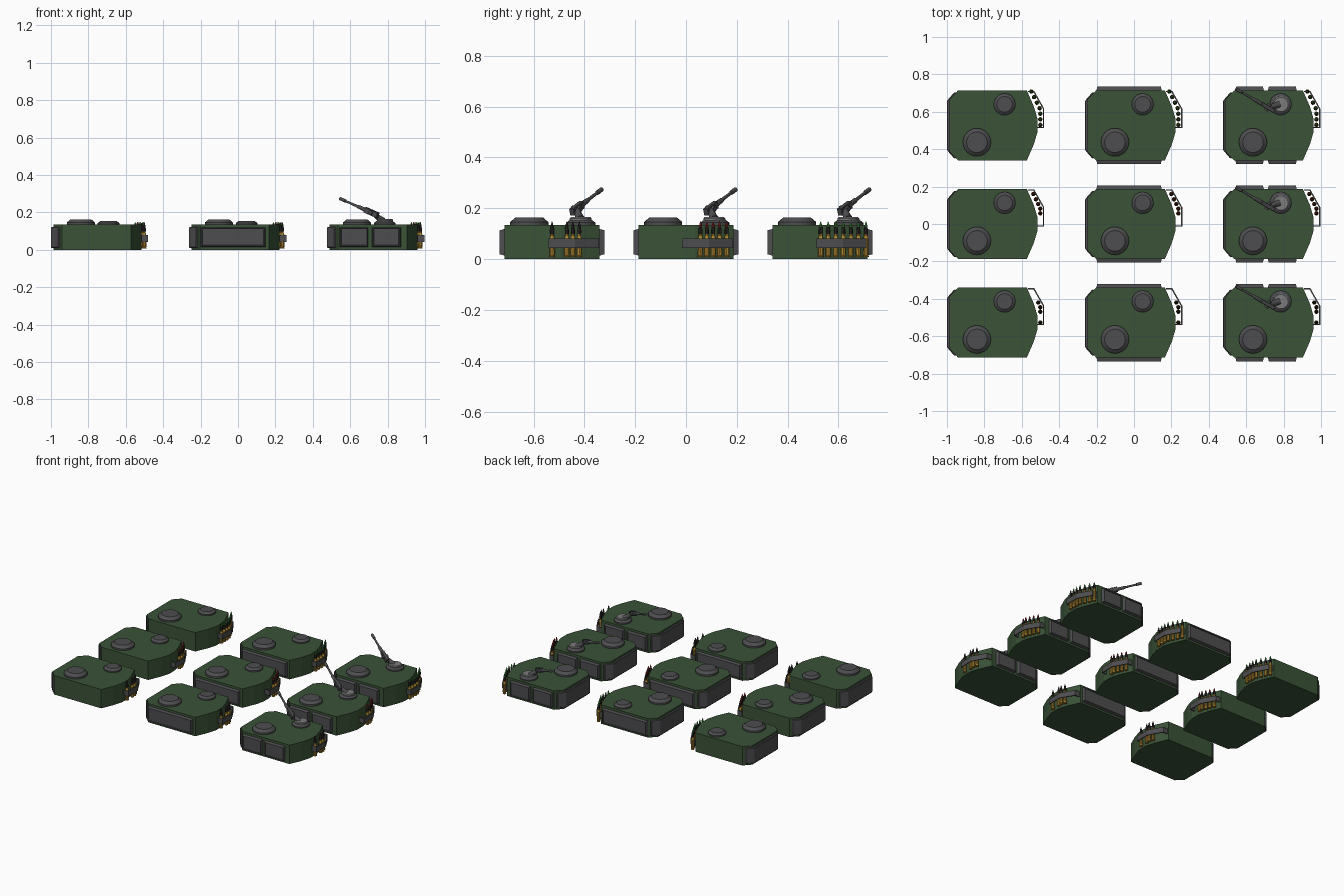
import bpy, bmesh
from math import pi, cos, sin
from mathutils import Vector, Matrix

if "Cube" in bpy.data.objects:
    bpy.data.objects.remove(bpy.data.objects["Cube"])


def mat(name, rgb):
    m = bpy.data.materials.new(name)
    m.diffuse_color = (*rgb, 1)
    m.use_nodes = True
    m.node_tree.nodes["Principled BSDF"].inputs["Base Color"].default_value = m.diffuse_color
    return m


GREEN = mat("armour_green", (0.042, 0.085, 0.038))
DARK = mat("dark_grey", (0.075, 0.075, 0.08))
STEEL = mat("light_steel", (0.2, 0.2, 0.2))
BRASS = mat("brass", (0.42, 0.24, 0.03))
BLACK = mat("black", (0.03, 0.025, 0.025))
RED = mat("red_tip", (0.3, 0.02, 0.02))
LIME = mat("green_tip", (0.05, 0.3, 0.05))


def finish(bm, name, m, loc, rot=None, smooth=False):
    bmesh.ops.recalc_face_normals(bm, faces=bm.faces)
    me = bpy.data.meshes.new(name)
    bm.to_mesh(me)
    bm.free()
    me.materials.append(m)
    if smooth:
        me.polygons.foreach_set("use_smooth", [len(p.vertices) == 4 for p in me.polygons])
    o = bpy.data.objects.new(name, me)
    bpy.context.collection.objects.link(o)
    o.matrix_world = Matrix.Translation(loc) @ (rot or Matrix())
    return o


def prism(name, outline, z0, z1, m, loc, chamfer=0):
    bm = bmesh.new()
    f = bm.faces.new([bm.verts.new((x, y, z0)) for x, y in outline])
    r = bmesh.ops.extrude_face_region(bm, geom=[f])
    for v in r["geom"]:
        if isinstance(v, bmesh.types.BMVert):
            v.co.z = z1
    if chamfer:
        bmesh.ops.bevel(bm, geom=bm.edges[:], offset=chamfer, segments=1, affect='EDGES')
    return finish(bm, name, m, loc)


def lathe(name, profile, sides, m, loc, rot=None):
    bm = bmesh.new()
    rings = [[bm.verts.new((r * cos(2 * pi * i / sides), r * sin(2 * pi * i / sides), z))
              for i in range(sides)] for r, z in profile]
    for a, b in zip(rings, rings[1:]):
        for i in range(sides):
            j = (i + 1) % sides
            bm.faces.new((a[i], a[j], b[j], b[i]))
    bm.faces.new(rings[0])
    bm.faces.new(rings[-1])
    return finish(bm, name, m, loc, rot)


def side_panel(name, x0, x1, side, loc):
    # chamfered skirt plate with a recessed centre
    bm = bmesh.new()
    bmesh.ops.create_cube(bm, size=1)
    for v in bm.verts:
        out = v.co.y > 0
        c = 0.007 if out else 0
        v.co.x = x0 + c if v.co.x < 0 else x1 - c
        v.co.z = 0.012 + c if v.co.z < 0 else 0.12 - c
        v.co.y = (0.207 if out else 0.18) * side
    bm.normal_update()
    f = max(bm.faces, key=lambda q: q.calc_center_median().y * side)
    bmesh.ops.inset_region(bm, faces=[f], thickness=0.006)
    bmesh.ops.inset_region(bm, faces=[f], thickness=0.002)
    for v in f.verts:
        v.co.y -= 0.004 * side
    finish(bm, name, DARK, loc)


def mirrored(half):
    return half + [(x, -y) for x, y in reversed(half) if y > 1e-6]


def path_x(y):
    # ammunition rack line: straight, then angled along the turret cheek
    return 0.237 if y < 0.085 else 0.237 - (y - 0.085) * 0.5


BODY = mirrored([(-0.248, 0.14), (-0.203, 0.187), (0.165, 0.187), (0.203, 0.1), (0.222, 0.035)])
REAR = mirrored([(-0.262, 0.132), (-0.222, 0.178), (-0.19, 0.165)])


def ammo(row, o):
    spots = [[0.0, 0.058, 0.082, 0.107], [0.057, 0.082, 0.107, 0.132, 0.16],
             [0.003 + 0.0297 * i for i in range(7)]][row]
    tip = [BLACK, RED, LIME][row]
    for y in spots:
        p = o + Vector((path_x(y), y, 0))
        lathe("shell_case", [(0.012, 0.008), (0.012, 0.012), (0.0095, 0.014), (0.0115, 0.018),
                             (0.0105, 0.08), (0.0075, 0.09), (0.0075, 0.1)], 10, BRASS, p)
        lathe("shell_projectile", [(0.008, 0.099), (0.0085, 0.112), (0.0065, 0.127)], 10, BLACK, p)
        lathe("shell_tip", [(0.0065, 0.127), (0.004, 0.139), (0.001, 0.148)], 10, tip, p)
    # retaining strap bent around the shells
    outer = [(0.205, -0.014), (0.258, -0.014), (0.258, 0.09), (0.205, 0.184), (0.17, 0.184)]
    inner = [(0.17, 0.178), (0.2, 0.178), (0.252, 0.087), (0.252, -0.008), (0.205, -0.008)]
    prism("ammo_strap", outer + inner, 0.043, 0.08, DARK, o)


def gun(o):
    lathe("gun_ring", [(0.043, 0.15), (0.043, 0.16), (0.038, 0.165)], 24, STEEL, o + Vector((0.048, 0.112, 0)))
    rear, tip = Vector((0.01, 0.078, 0.184)), Vector((-0.193, 0.195, 0.274))
    d = tip - rear
    n = d.length
    rot = d.to_track_quat('Z', 'Y').to_matrix().to_4x4()
    box = [(-0.011, -0.015), (0.011, -0.015), (0.011, 0.015), (-0.011, 0.015)]
    r = prism("gun_receiver", box, 0, 0.085, DARK, o, 0.002)
    r.matrix_world = Matrix.Translation(o + rear) @ rot
    lathe("gun_barrel", [(0.011, 0.08), (0.01, 0.13), (0.007, 0.14), (0.006, n - 0.04),
                         (0.009, n - 0.036), (0.009, n)], 12, DARK, o + rear, rot)
    # pintle post leaning from ring to receiver
    foot, head = Vector((0.035, 0.112, 0.155)), rear + d * 0.14
    lathe("gun_post", [(0.02, 0), (0.016, 0.018), (0.012, (head - foot).length)], 12, DARK, o + foot,
          (head - foot).to_track_quat('Z', 'Y').to_matrix().to_4x4())
    lathe("gun_pivot", [(0.012, -0.02), (0.012, 0.02)], 12, DARK, o + rear + d * 0.16,
          Vector((d.y, -d.x, 0)).to_track_quat('Z', 'Y').to_matrix().to_4x4())


# three armour variants across, three ammunition variants deep
for col in range(3):
    for row in range(3):
        o = Vector(((col - 1) * 0.738, (row - 1) * 0.527, 0))
        prism("turret_body", BODY, 0, 0.134, GREEN, o)
        prism("rear_plate", REAR, 0.01, 0.122, DARK, o, 0.004)
        lathe("large_hatch", [(0.075, 0.13), (0.075, 0.146), (0.055, 0.163)], 24, DARK,
              o + Vector((-0.102, -0.09, 0)))
        lathe("small_hatch", [(0.058, 0.13), (0.058, 0.143), (0.042, 0.155)], 24, DARK,
              o + Vector((0.046, 0.113, 0)))
        spans = [[], [(-0.203, 0.15)], [(-0.198, -0.042), (-0.024, 0.134)]][col]
        for x0, x1 in spans:
            for side in (-1, 1):
                side_panel("side_panel", x0, x1, side, o)
        ammo(row, o)
        if col == 2:
            gun(o)
